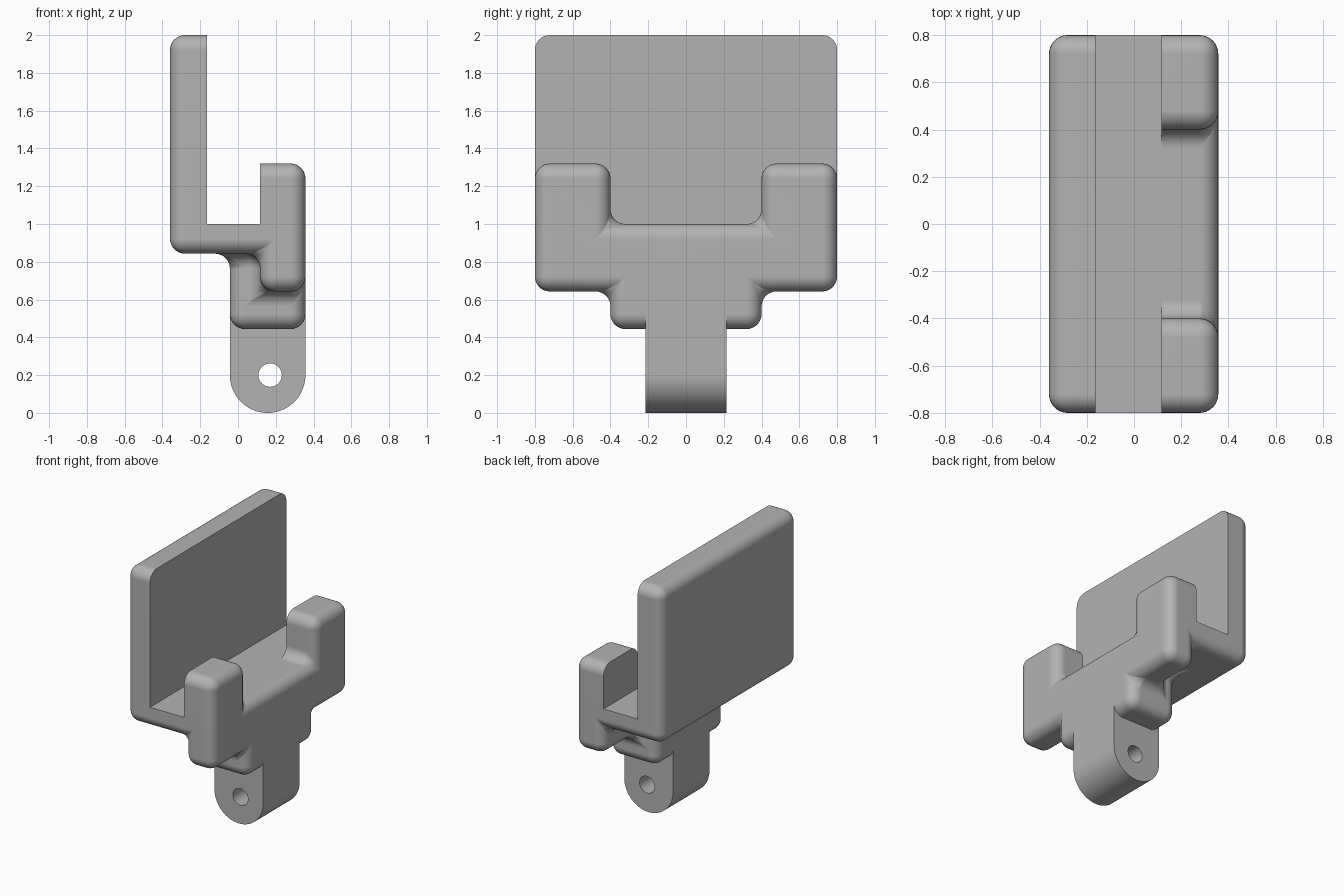
import bpy, bmesh
from math import sin, cos, pi

if "Cube" in bpy.data.objects:
    bpy.data.objects.remove(bpy.data.objects["Cube"], do_unlink=True)

R = 0.079                                   # fillet radius
BACK, INNER, LOW, JAW, FRONT = -0.36, -0.163, -0.043, 0.117, 0.357
HALF, MID = 0.8, 0.4
BASE, JAW_LOW, UNDER, FLOOR, JAW_TOP, TOP = 0.444, 0.643, 0.843, 1.0, 1.32, 2.0

grey = bpy.data.materials.new("plain grey")
grey.use_nodes = True
colour = (0.45, 0.45, 0.45, 1)
grey.diffuse_color = colour
grey.node_tree.nodes["Principled BSDF"].inputs["Base Color"].default_value = colour


def make(name, bm):
    bmesh.ops.recalc_face_normals(bm, faces=bm.faces)
    mesh = bpy.data.meshes.new(name)
    bm.to_mesh(mesh)
    bm.free()
    mesh.materials.append(grey)
    obj = bpy.data.objects.new(name, mesh)
    bpy.context.collection.objects.link(obj)
    return obj


def stepped_solid(name, xs, ys, zs, filled, segments=8):
    """Join filled grid cells, then round every edge not on the INNER plane."""
    bm = bmesh.new()
    grid = (xs, ys, zs)

    def is_solid(c):
        if any(i < 0 or i >= len(g) - 1 for i, g in zip(c, grid)):
            return False
        return filled(*[(g[i] + g[i + 1]) / 2 for i, g in zip(c, grid)])

    for i in range(len(xs) - 1):
        for j in range(len(ys) - 1):
            for k in range(len(zs) - 1):
                cell = (i, j, k)
                if not is_solid(cell):
                    continue
                for axis in range(3):
                    for side in (0, 1):
                        near = list(cell)
                        near[axis] += 2 * side - 1
                        if is_solid(near):
                            continue
                        u, v = [a for a in range(3) if a != axis]
                        corners = []
                        for du, dv in ((0, 0), (1, 0), (1, 1), (0, 1)):
                            idx = list(cell)
                            idx[axis] += side
                            idx[u] += du
                            idx[v] += dv
                            corners.append(bm.verts.new([g[n] for g, n in zip(grid, idx)]))
                        bm.faces.new(corners)
    bmesh.ops.remove_doubles(bm, verts=bm.verts, dist=0.001)
    bmesh.ops.recalc_face_normals(bm, faces=bm.faces)
    bmesh.ops.dissolve_limit(bm, angle_limit=0.05, verts=bm.verts, edges=bm.edges)
    rounded = [e for e in bm.edges
               if not all(abs(v.co.x - INNER) < 0.001 for v in e.verts)]
    bmesh.ops.bevel(bm, geom=rounded, offset=R, offset_type='OFFSET',
                    segments=segments, profile=0.5, affect='EDGES', clamp_overlap=False)
    bmesh.ops.remove_doubles(bm, verts=bm.verts, dist=0.0005)
    return make(name, bm)


def extrude_y(name, outline, half):
    bm = bmesh.new()
    face = bm.faces.new([bm.verts.new((x, -half, z)) for x, z in outline])
    out = bmesh.ops.extrude_face_region(bm, geom=[face])["geom"]
    bmesh.ops.translate(bm, vec=(0, 2 * half, 0),
                        verts=[g for g in out if isinstance(g, bmesh.types.BMVert)])
    return make(name, bm)


def arc(cx, cz, r, start, end, n):
    return [(cx + r * cos(start + (end - start) * i / n),
             cz + r * sin(start + (end - start) * i / n)) for i in range(n + 1)]


def combine(obj, other, operation):
    bpy.context.view_layer.objects.active = obj
    mod = obj.modifiers.new(operation.lower(), 'BOOLEAN')
    mod.operation, mod.solver, mod.object = operation, 'EXACT', other
    bpy.ops.object.modifier_apply(modifier=mod.name)
    bpy.data.objects.remove(other, do_unlink=True)


# Clamp: floor, two jaws and the lower block
def clamp_cell(x, y, z):
    if abs(y) > MID:
        return (JAW_LOW if x > JAW else UNDER) < z < JAW_TOP
    return (BASE if x > LOW else UNDER) < z < FLOOR


clamp = stepped_solid("clamp_body", (INNER, LOW, JAW, FRONT), (-HALF, -MID, MID, HALF),
                      (BASE, JAW_LOW, UNDER, FLOOR, JAW_TOP), clamp_cell)
slot = extrude_y("slot_cutter", [(BACK, FLOOR), (JAW, FLOOR), (JAW, TOP), (BACK, TOP)], 1)
combine(clamp, slot, 'DIFFERENCE')

# Tall back plate, square on its inner side
plate = stepped_solid("back_plate", (BACK, INNER), (-HALF, HALF), (UNDER, TOP),
                      lambda x, y, z: True)

# Mounting lug with a rounded end and a pin hole
centre, radius = (LOW + FRONT) / 2, (FRONT - LOW) / 2
top = BASE + R
lug = extrude_y("mounting_lug", [(FRONT, top), (LOW, top)]
                + arc(centre, radius, radius, pi, 2 * pi, 40), 0.214)
pin = extrude_y("pin_cutter", arc(0.17, radius, 0.062, 0, 2 * pi, 32)[:-1], 1)
combine(lug, pin, 'DIFFERENCE')

# Smooth fillets, flat faces kept flat
for obj in (clamp, plate, lug):
    bpy.ops.object.select_all(action='DESELECT')
    obj.select_set(True)
    bpy.context.view_layer.objects.active = obj
    bpy.ops.object.shade_smooth_by_angle(angle=0.6)
    normals = obj.modifiers.new("even shading", 'WEIGHTED_NORMAL')
    normals.keep_sharp = True
